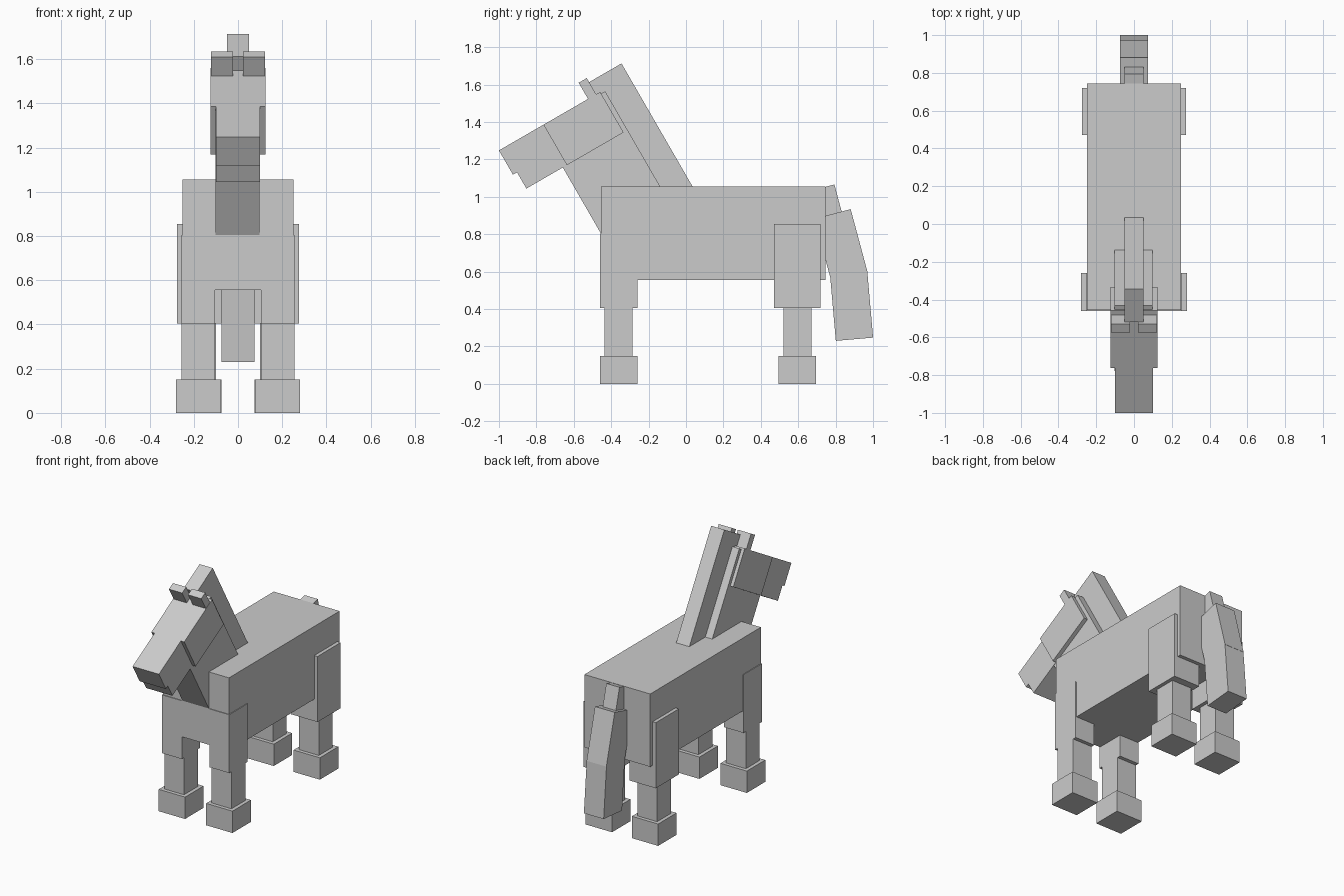
import bpy, math
from mathutils import Matrix, Vector

if "Cube" in bpy.data.objects:
    bpy.data.objects.remove(bpy.data.objects["Cube"])

U = 0.05  # one block unit


def box(name, x, y, z, pivot=(0, 0.045, 0.005), tilt=0):
    """Box from (min, max) ranges in block units, tilted about X at the pivot."""
    bpy.ops.mesh.primitive_cube_add(size=1)
    ob = bpy.context.object
    ob.name = name
    lo, hi = zip(x, y, z)
    size = [(b - a) * U for a, b in zip(lo, hi)]
    mid = Vector([(a + b) / 2 * U for a, b in zip(lo, hi)])
    ob.data.transform(Matrix.Translation(mid) @ Matrix.Diagonal((*size, 1)))
    ob.location = pivot
    ob.rotation_euler.x = math.radians(tilt)
    return ob


def pair(name, x, y, z, **kw):
    """Left and right copies mirrored across x = 0."""
    box(name + "_left", x, y, z, **kw)
    box(name + "_right", (-x[1], -x[0]), y, z, **kw)


# Body
box("body", (-5, 5), (-10, 14), (11, 21))

# Front legs
pair("front_upper_leg", (2.1, 5.1), (-10.1, -6.1), (8, 16))
pair("front_shin", (2.1, 5.1), (-9.6, -6.6), (2.9, 8))
pair("front_hoof", (1.6, 5.6), (-10.1, -6.1), (-0.1, 2.9))

# Hind legs
pair("hind_upper_leg", (1.5, 5.5), (8.5, 13.5), (8, 17))
pair("hind_shin", (2, 5), (9.5, 12.5), (2.9, 8))
pair("hind_hoof", (1.5, 5.5), (9, 13), (-0.1, 2.9))

# Neck, head, muzzle, ears and mane share one tilted frame
head = dict(pivot=(0, -0.447, 0.99), tilt=30)
box("neck", (-2.05, 1.95), (-2, 6), (-4.2, 9.8), **head)
box("head", (-2.5, 2.5), (-1.5, 5.5), (5, 10), **head)
box("upper_muzzle", (-2, 2), (-7, -1), (7, 10), **head)
box("lower_jaw", (-2, 2), (-6.5, -1.5), (5, 7), **head)
pair("ear", (0.45, 2.45), (4, 5), (9, 12), **head)
box("mane", (-1, 1), (5, 9), (-4.5, 11.5), **head)

# Tail in three segments, hanging from the rump
root = (0, 0.745, 1.053)
box("tail_base", (-1, 1), (0, 3), (-1, 1), pivot=root, tilt=-75)
box("tail_middle", (-1.5, 1.5), (3, 10), (-2, 2), pivot=root, tilt=-75)
box("tail_tip", (-1.5, 1.5), (9.5, 16.5), (-0.32, 3.68), pivot=root, tilt=-85)
